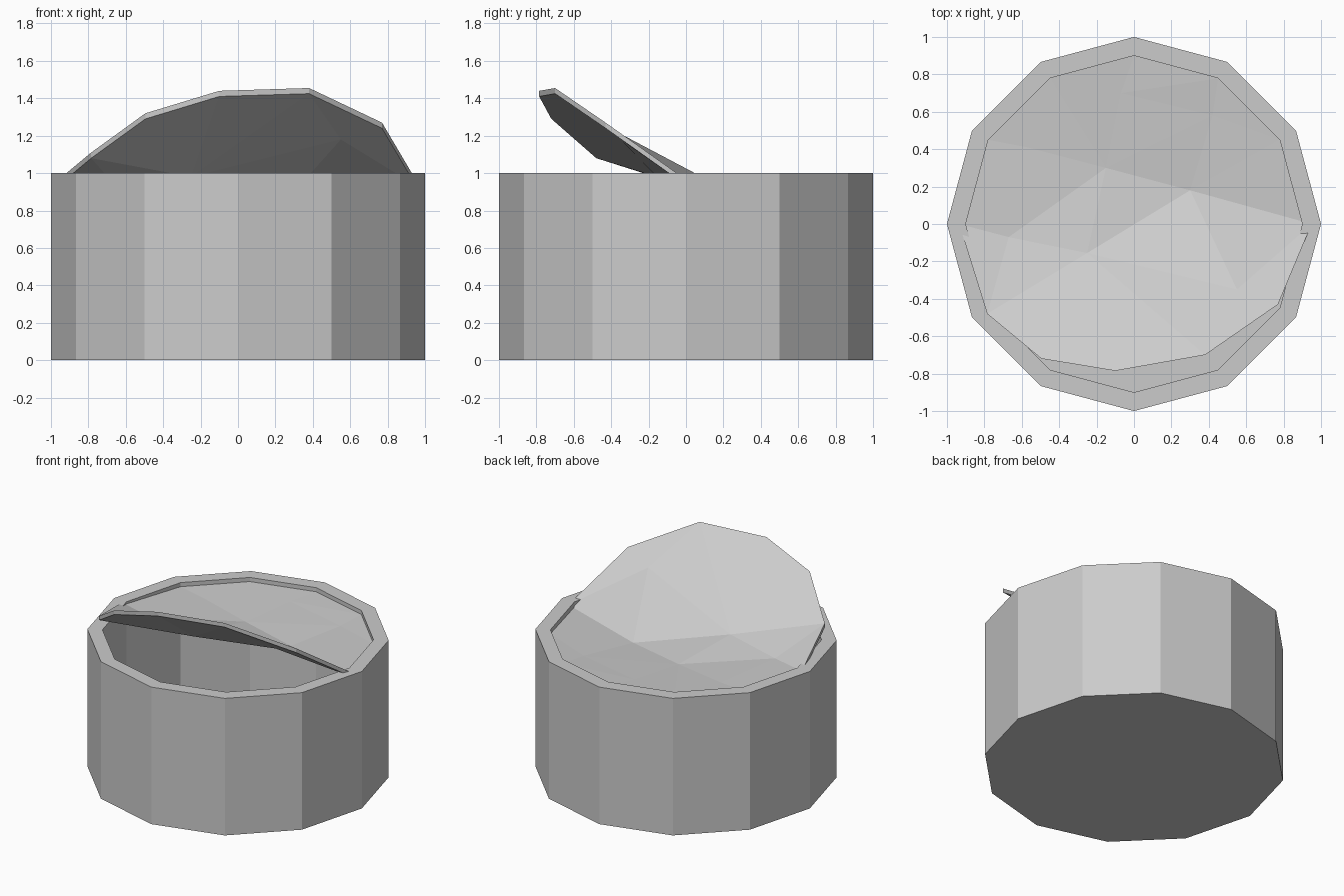
import bpy, bmesh, math
from mathutils import Vector
from mathutils.geometry import delaunay_2d_cdt

if "Cube" in bpy.data.objects:
    bpy.data.objects.remove(bpy.data.objects["Cube"])

SIDES = 12
LID_THICK = 0.03


def ring(radius, z):
    return [Vector((radius * math.cos(math.tau * i / SIDES),
                    radius * math.sin(math.tau * i / SIDES), z)) for i in range(SIDES)]


def add_object(name, bm):
    bmesh.ops.recalc_face_normals(bm, faces=bm.faces[:])
    mesh = bpy.data.meshes.new(name)
    bm.to_mesh(mesh)
    bm.free()
    obj = bpy.data.objects.new(name, mesh)
    bpy.context.collection.objects.link(obj)
    return obj


# Can body: stacked rings up the outside, over the rim and down the inside
bm = bmesh.new()
rings = [[bm.verts.new(p) for p in ring(r, z)]
         for r, z in ((1, 0), (1, 1), (0.9, 1), (0.9, 0.1))]
for lower, upper in zip(rings, rings[1:]):
    for i in range(SIDES):
        j = (i + 1) % SIDES
        bm.faces.new((lower[i], lower[j], upper[j], upper[i]))
bm.faces.new(rings[0])
bm.faces.new(rings[-1])
add_object("can_body", bm)

# Lid outline: back half still seated in the rim, front half peeled up
outline = ring(0.9, 0.97)
outline[0] = Vector((0.95, 0.0, 0.965))
peeled = [(-0.935, 0.0, 0.985), (-0.785, -0.48, 1.11), (-0.495, -0.72, 1.32),
          (-0.10, -0.785, 1.44), (0.38, -0.70, 1.455), (0.77, -0.43, 1.27)]
outline[6:] = [Vector(p) for p in peeled]

# Dents inside the lid that make the bend look crumpled
dents = [(0.30, 0.18, 0.93), (-0.15, 0.30, 0.94), (-0.57, 0.41, 0.96),
         (-0.67, -0.07, 0.98), (-0.25, -0.155, 1.01), (0.55, -0.35, 1.21),
         (-0.07, 0.70, 0.96), (0.42, 0.58, 0.955)]
points = outline + [Vector(p) for p in dents]

# Crease lines: 12 = right of bend, 13 = middle, 14 = left end
creases = [(0, 12), (12, 13), (13, 14), (13, 15), (13, 18), (7, 16),
           (16, 12), (12, 17), (12, 19), (17, 0), (15, 7)]
flat, _, tris, source, _, _ = delaunay_2d_cdt(
    [p.xy for p in points], creases, [list(range(SIDES))], 1, 1e-5)

bm = bmesh.new()
verts = [bm.verts.new((p.x, p.y, points[src[0]].z if src else 1.0))
         for p, src in zip(flat, source)]
for tri in tris:
    bm.faces.new([verts[i] for i in tri])

# Lid thickness
extruded = bmesh.ops.extrude_face_region(bm, geom=bm.faces[:], use_keep_orig=True)
bmesh.ops.translate(bm, vec=(0, 0, -LID_THICK),
                    verts=[g for g in extruded["geom"] if isinstance(g, bmesh.types.BMVert)])
add_object("peeled_lid", bm)
